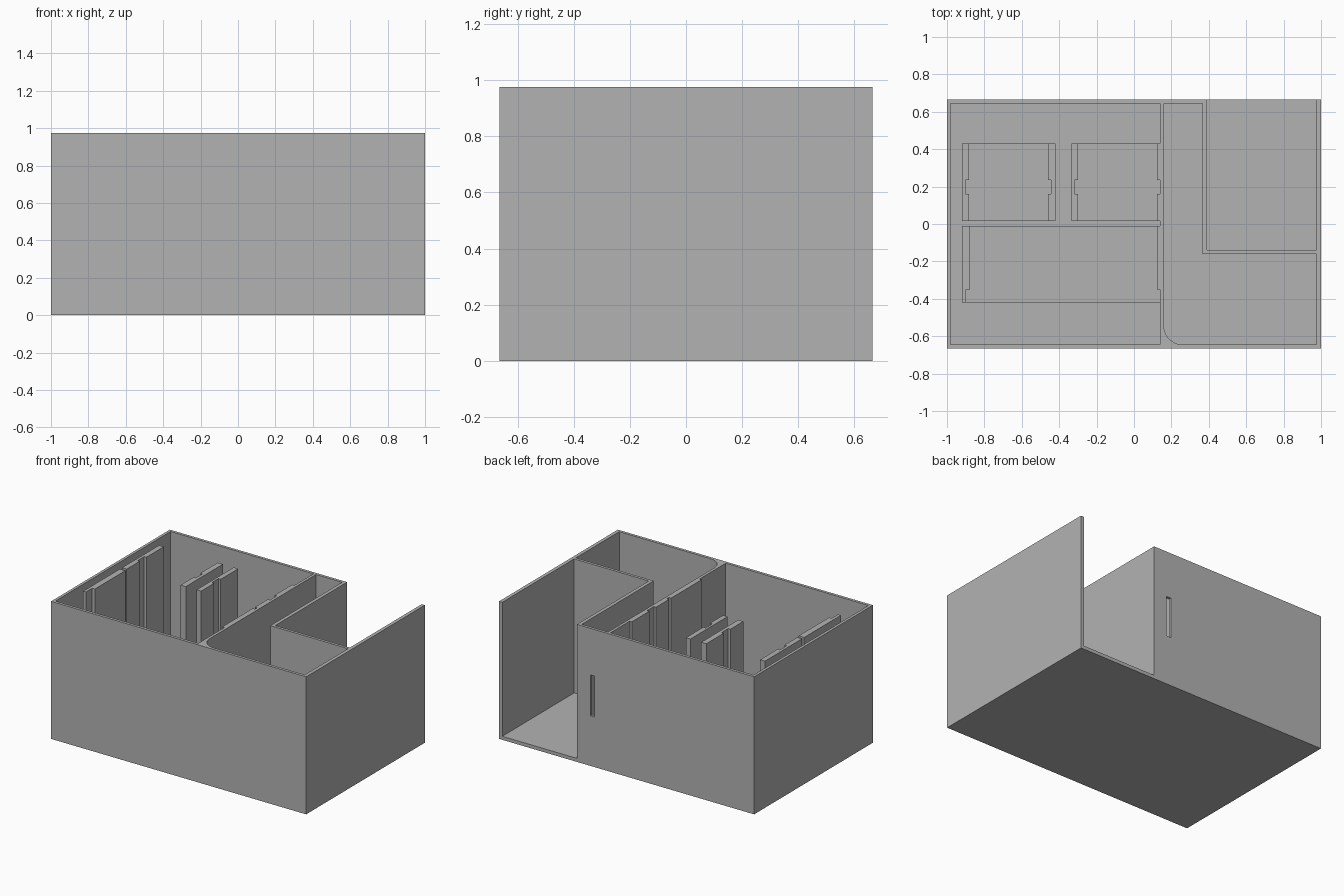
import bpy, bmesh, math

if "Cube" in bpy.data.objects:
    bpy.data.objects.remove(bpy.data.objects["Cube"])

H = 0.975      # overall height
FLOOR = 0.025  # floor thickness

grey = bpy.data.materials.new("mid grey")
grey.diffuse_color = (0.45, 0.45, 0.45, 1)
grey.use_nodes = True
grey.node_tree.nodes["Principled BSDF"].inputs["Base Color"].default_value = grey.diffuse_color


def prism(name, points, z0, z1):
    """Upright prism over a counter-clockwise outline."""
    bm = bmesh.new()
    face = bm.faces.new([bm.verts.new((x, y, z0)) for x, y in points])
    top = bmesh.ops.extrude_face_region(bm, geom=[face])["geom"]
    bmesh.ops.translate(bm, vec=(0, 0, z1 - z0),
                        verts=[v for v in top if isinstance(v, bmesh.types.BMVert)])
    bmesh.ops.recalc_face_normals(bm, faces=bm.faces)
    mesh = bpy.data.meshes.new(name)
    bm.to_mesh(mesh)
    bm.free()
    mesh.materials.append(grey)
    obj = bpy.data.objects.new(name, mesh)
    bpy.context.collection.objects.link(obj)
    return obj


def rect(x0, y0, x1, y1):
    return [(x0, y0), (x1, y0), (x1, y1), (x0, y1)]


def cut(target, cutter):
    mod = target.modifiers.new("cut", 'BOOLEAN')
    mod.operation = 'DIFFERENCE'
    mod.solver = 'EXACT'
    mod.object = cutter
    bpy.context.view_layer.objects.active = target
    bpy.ops.object.modifier_apply(modifier=mod.name)
    bpy.data.objects.remove(cutter)


# Case: solid block hollowed into a room, an L-shaped channel and an open bay
case = prism("case", rect(-1, -0.665, 1, 0.665), 0, H)
cut(case, prism("room_cutter", rect(-0.98, -0.645, 0.14, 0.645), FLOOR, H + 0.1))
r = 0.1
fillet = [(0.16 + r - r * math.cos(a), -0.645 + r - r * math.sin(a))
          for a in (math.pi / 2 * i / 10 for i in range(11))]
channel = fillet + [(0.975, -0.645), (0.975, -0.16), (0.365, -0.16), (0.365, 0.645), (0.16, 0.645)]
cut(case, prism("channel_cutter", channel, FLOOR, H + 0.1))
cut(case, prism("bay_cutter", rect(0.39, -0.14, 0.975, 0.8), FLOOR, H + 0.1))

# Cable slot through the back wall
cut(case, prism("slot_cutter", rect(0.25, 0.6, 0.285, 0.7), 0.355, 0.645))


def holder(name, outer, inner, notch, y0, y1, n0, n1):
    """Low base with two upright plates whose inner faces are grooved from n0 to n1."""
    prism(name + "_base", rect(outer[0] , y0, outer[1], y1), 0.005, 0.05)
    for side, xo, xi, xn in zip(("left", "right"), outer, inner, notch):
        pts = [(xo, y0)]
        pts += [(xi, y0), (xi, n0)] if n0 > y0 else []
        pts += [(xn, n0), (xn, n1), (xi, n1), (xi, y1), (xo, y1)]
        prism(name + "_" + side + "_plate", pts, 0.005, H)


# Three holders standing in the room
holder("back_left_holder", (-0.92, -0.42), (-0.883, -0.46), (-0.9, -0.443),
       0.015, 0.43, 0.16, 0.235)
holder("back_right_holder", (-0.335, 0.155), (-0.3, 0.123), (-0.318, 0.14),
       0.015, 0.43, 0.16, 0.235)
holder("front_holder", (-0.92, 0.155), (-0.877, 0.123), (-0.898, 0.143),
       -0.42, -0.01, -0.42, -0.35)
